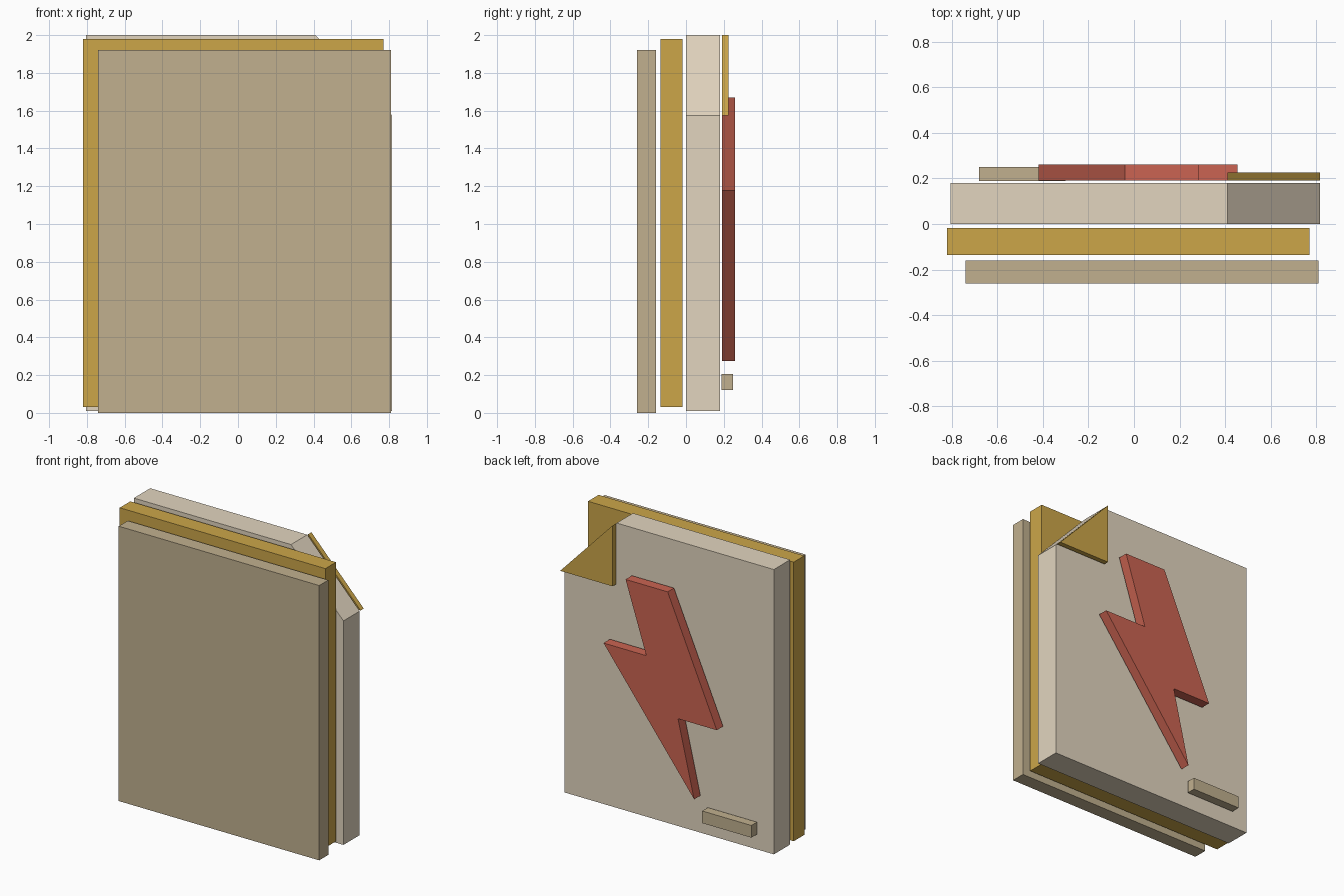
import bpy
import bmesh

cube = bpy.data.objects.get("Cube")
if cube:
    bpy.data.objects.remove(cube, do_unlink=True)


def linear(c):
    c /= 255
    return c / 12.92 if c <= 0.04045 else ((c + 0.055) / 1.055) ** 2.4


def material(name, *rgb):
    mat = bpy.data.materials.new(name)
    color = (*[linear(c) for c in rgb], 1)
    mat.use_nodes = True
    mat.diffuse_color = color
    mat.node_tree.nodes["Principled BSDF"].inputs["Base Color"].default_value = color
    return mat


def slab(name, outline, y0, y1, mat):
    """Extrude an x-z outline from y0 to y1."""
    bm = bmesh.new()
    face = bm.faces.new([bm.verts.new((x, y0, z)) for x, z in outline])
    new = bmesh.ops.extrude_face_region(bm, geom=[face])["geom"]
    verts = [g for g in new if isinstance(g, bmesh.types.BMVert)]
    bmesh.ops.translate(bm, verts=verts, vec=(0, y1 - y0, 0))
    bmesh.ops.recalc_face_normals(bm, faces=bm.faces)
    mesh = bpy.data.meshes.new(name)
    bm.to_mesh(mesh)
    bm.free()
    mesh.materials.append(mat)
    obj = bpy.data.objects.new(name, mesh)
    bpy.context.collection.objects.link(obj)
    return obj


def rect(x0, x1, z0, z1):
    return [(x0, z0), (x1, z0), (x1, z1), (x0, z1)]


cream = material("cream", 226, 213, 191)
tan = material("tan", 193, 176, 143)
gold = material("gold", 204, 166, 73)
red = material("red", 203, 100, 82)

# Stacked sheets
slab("front_sheet", rect(-0.74, 0.81, 0, 1.92), -0.26, -0.16, tan)
slab("middle_sheet", rect(-0.82, 0.77, 0.03, 1.98), -0.135, -0.018, gold)

# Back page with a cut corner, and the corner folded over
fold_top, fold_side = (0.41, 2.0), (0.815, 1.575)
slab("back_page", [(-0.805, 0.01), (0.815, 0.01), fold_side, fold_top, (-0.805, 2.0)],
     0, 0.18, cream)
slab("folded_corner", [fold_top, fold_side, (0.41, 1.575)], 0.19, 0.225, gold)

# Raised bolt and small bar on the back page
bolt = [(0.285, 1.67), (-0.04, 1.67), (-0.42, 0.805), (-0.12, 0.805),
        (-0.245, 0.275), (0.455, 1.18), (0.125, 1.18)]
slab("bolt", bolt, 0.19, 0.26, red)
slab("bar", rect(-0.68, -0.30, 0.12, 0.205), 0.188, 0.25, tan)
